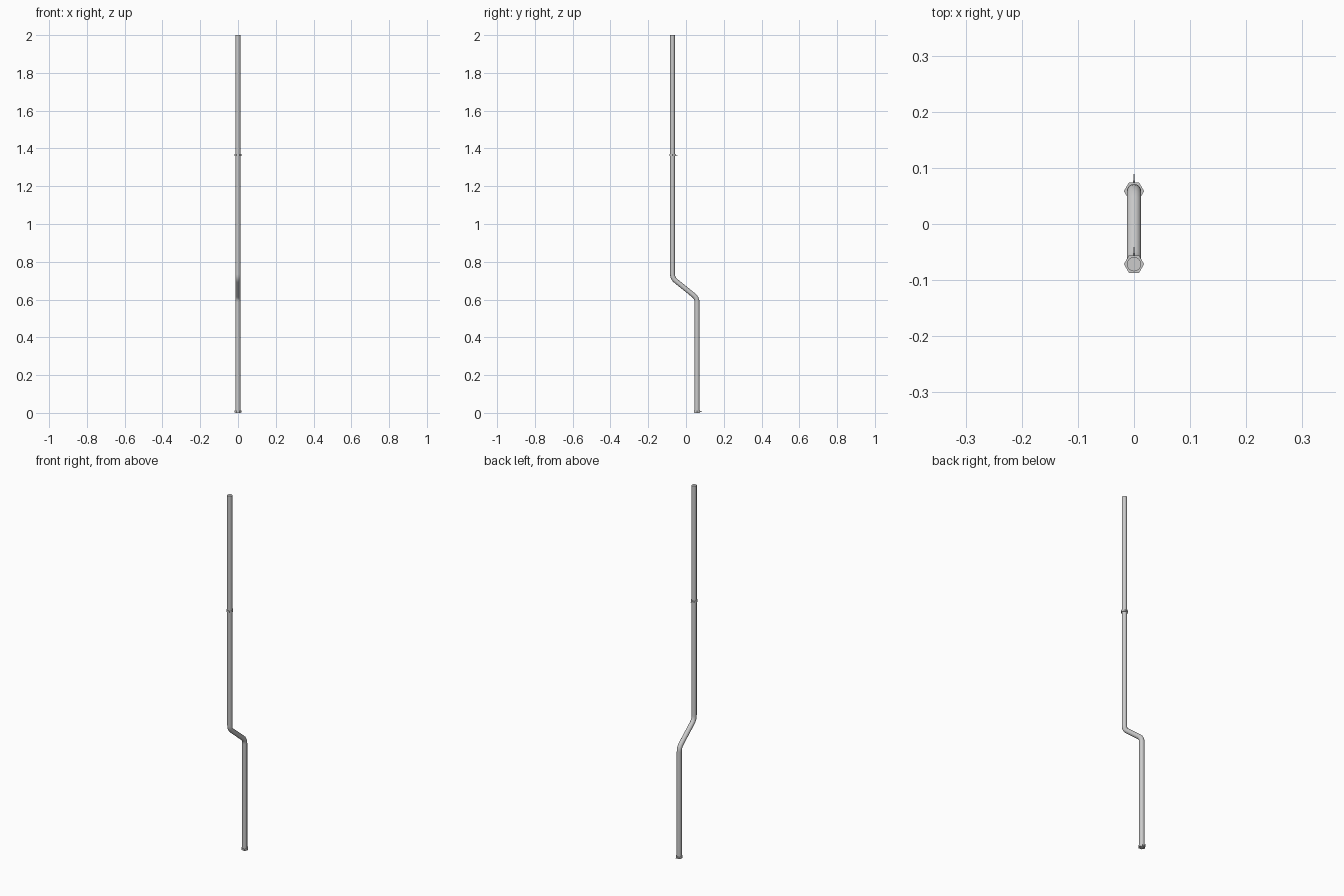
import bpy, bmesh, math
from mathutils import Vector, Matrix

if "Cube" in bpy.data.objects:
    bpy.data.objects.remove(bpy.data.objects["Cube"])

Y_UP, Y_LOW = -0.0715, 0.0585   # pipe axis above / below the offset
R = 0.0128


def fillet(a, b, c, cut, steps=4):
    """Rounded corner at b as a short quadratic arc."""
    p = b + (a - b).normalized() * cut
    q = b + (c - b).normalized() * cut
    return [p * (1 - t) ** 2 + b * 2 * t * (1 - t) + q * t * t
            for t in (i / steps for i in range(steps + 1))]


# Pipe: round section swept along an offset path
corners = [Vector((0, Y_LOW, 0)), Vector((0, Y_LOW, 0.608)),
           Vector((0, Y_UP, 0.713)), Vector((0, Y_UP, 2))]
path = [corners[0]] + fillet(*corners[:3], 0.022) + fillet(*corners[1:], 0.022) + [corners[3]]
curve = bpy.data.curves.new("drain_pipe", 'CURVE')
curve.dimensions = '3D'
curve.bevel_depth = R
curve.bevel_resolution = 6
curve.use_fill_caps = True
spline = curve.splines.new('POLY')
spline.points.add(len(path) - 1)
for pt, co in zip(spline.points, path):
    pt.co = (*co, 1)
pipe = bpy.data.objects.new("drain_pipe", curve)
bpy.context.collection.objects.link(pipe)
bpy.context.view_layer.objects.active = pipe
pipe.select_set(True)
bpy.ops.object.convert(target='MESH')
bpy.ops.object.shade_smooth_by_angle(angle=math.radians(40))


# Brackets: hexagonal collar with a pointed wall spike at the back
def bracket(name, y, z, h=0.009):
    bm = bmesh.new()
    bmesh.ops.create_cone(bm, cap_ends=True, segments=6, radius1=0.018, radius2=0.018, depth=h,
                          matrix=Matrix.Rotation(math.radians(30), 4, 'Z'))
    # turn the hexagon so its corners point along x
    if max(v.co.x for v in bm.verts) < 0.017:
        bmesh.ops.rotate(bm, verts=bm.verts, matrix=Matrix.Rotation(math.radians(30), 3, 'Z'))
    bmesh.ops.create_cone(bm, cap_ends=True, segments=6, radius1=0.002, radius2=0.0006, depth=0.0165,
                          matrix=Matrix.Translation((0, 0.02225, 0)) @ Matrix.Rotation(-math.pi / 2, 4, 'X'))
    mesh = bpy.data.meshes.new(name)
    bm.to_mesh(mesh)
    bm.free()
    ob = bpy.data.objects.new(name, mesh)
    ob.location = (0, y, z)
    bpy.context.collection.objects.link(ob)


bracket("upper_bracket", Y_UP, 1.365)
bracket("lower_bracket", Y_LOW, 0.007)
